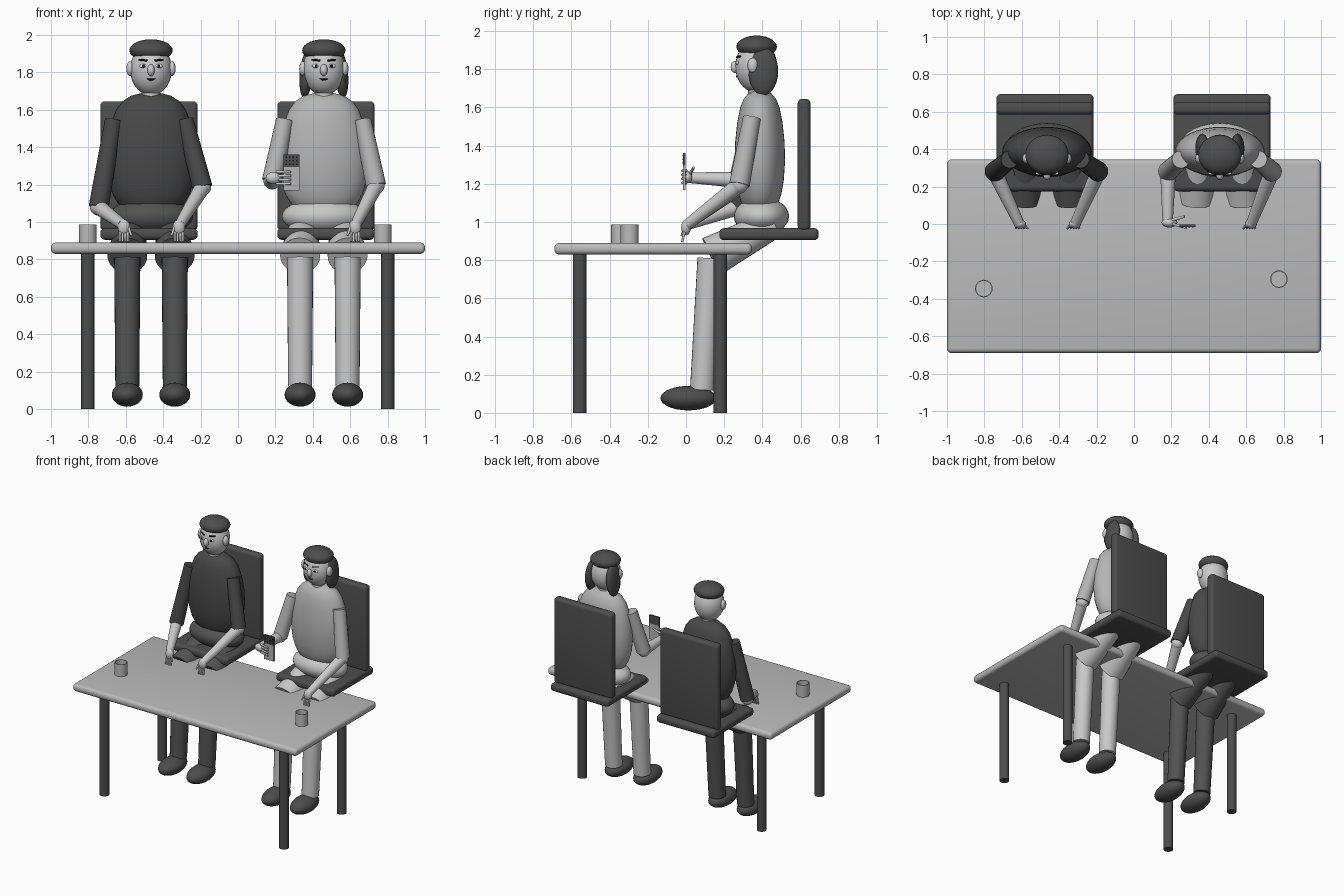
import bpy, bmesh, math
from mathutils import Vector, Matrix

if "Cube" in bpy.data.objects:
    bpy.data.objects.remove(bpy.data.objects["Cube"])


def mat(name, v):
    m = bpy.data.materials.new(name)
    m.diffuse_color = (v, v, v, 1)
    m.use_nodes = True
    m.node_tree.nodes["Principled BSDF"].inputs["Base Color"].default_value = m.diffuse_color
    return m


TABLE = mat("pale grey table", 0.5)
DARK = mat("charcoal", 0.075)
SHIRT = mat("dark shirt grey", 0.065)
TROUSER = mat("dark trouser grey", 0.085)
SKIN = mat("light skin grey", 0.6)
BLOUSE = mat("mid blouse grey", 0.46)
SLACKS = mat("light slacks grey", 0.58)
BLACK = mat("black", 0.01)
WHITE = mat("eye white", 0.8)


def finish(name, bm, m, angle=None):
    bmesh.ops.recalc_face_normals(bm, faces=bm.faces)
    me = bpy.data.meshes.new(name)
    bm.to_mesh(me)
    bm.free()
    me.materials.append(m)
    ob = bpy.data.objects.new(name, me)
    bpy.context.collection.objects.link(ob)
    for p in me.polygons:
        p.use_smooth = True
    if angle:
        bpy.ops.object.select_all(action='DESELECT')
        ob.select_set(True)
        bpy.context.view_layer.objects.active = ob
        bpy.ops.object.shade_smooth_by_angle(angle=math.radians(angle))
    return ob


def ball(name, c, r, m, tilt=0.0, seg=28):
    bm = bmesh.new()
    bmesh.ops.create_uvsphere(bm, u_segments=seg, v_segments=seg // 2, radius=1)
    t = Matrix.Translation(c) @ Matrix.Rotation(tilt, 4, 'Y') @ Matrix.Diagonal((*r, 1))
    bm.transform(t)
    return finish(name, bm, m)


def rod(name, p, q, r1, r2, m, seg=24, angle=40):
    p, q = Vector(p), Vector(q)
    d = q - p
    bm = bmesh.new()
    bmesh.ops.create_cone(bm, cap_ends=True, segments=seg, radius1=r1, radius2=r2, depth=d.length)
    rot = d.to_track_quat('Z', 'Y').to_matrix().to_4x4()
    bm.transform(Matrix.Translation((p + q) / 2) @ rot)
    return finish(name, bm, m, angle)


def box(name, lo, hi, m, bevel=0.0):
    lo, hi = Vector(lo), Vector(hi)
    bm = bmesh.new()
    bmesh.ops.create_cube(bm, size=1)
    bm.transform(Matrix.Translation((lo + hi) / 2) @ Matrix.Diagonal((*(hi - lo), 1)))
    if bevel:
        bmesh.ops.bevel(bm, geom=bm.edges[:], offset=bevel, segments=4, profile=0.5, affect='EDGES')
    return finish(name, bm, m, 30)


def lathe(name, c, profile, m, sx=1.0, sy=1.0, seg=36, angle=50):
    bm = bmesh.new()
    rings = []
    for r, z in profile:
        if r == 0:
            rings.append([bm.verts.new((c[0], c[1], c[2] + z))])
        else:
            rings.append([bm.verts.new((c[0] + sx * r * math.cos(math.tau * i / seg),
                                        c[1] + sy * r * math.sin(math.tau * i / seg),
                                        c[2] + z)) for i in range(seg)])
    for a, b in zip(rings, rings[1:]):
        for i in range(seg):
            j = (i + 1) % seg
            quad = [a[i % len(a)], a[j % len(a)], b[j % len(b)], b[i % len(b)]]
            bm.faces.new(list(dict.fromkeys(quad)))
    return finish(name, bm, m, angle)


# Table and cups
box("table_top", (-1, -0.69, 0.83), (1, 0.345, 0.89), TABLE, 0.025)
for i, (x, y) in enumerate([(-0.803, -0.557), (0.8, -0.557), (-0.803, 0.18), (0.8, 0.18)]):
    rod(f"table_leg_{i}", (x, y, 0), (x, y, 0.84), 0.036, 0.036, DARK)
for i, (x, y) in enumerate([(-0.803, -0.345), (0.775, -0.295)]):
    lathe(f"cup_{i}", (x, y, 0.89),
          [(0, 0), (0.047, 0), (0.047, 0.097), (0.041, 0.097), (0.041, 0.012), (0, 0.012)], TABLE)

# Chairs
for who, x in (("man", -0.476), ("woman", 0.47)):
    box(f"{who}_chair_seat", (x - 0.26, 0.175, 0.905), (x + 0.26, 0.695, 0.968), DARK, 0.024)
    box(f"{who}_chair_back", (x - 0.26, 0.585, 0.955), (x + 0.26, 0.652, 1.645), DARK, 0.024)

# Torso outline: width fraction and height
TORSO = [(0, 1.03), (0.5, 1.05), (0.74, 1.10), (0.86, 1.15), (0.95, 1.22), (1, 1.32), (0.98, 1.42),
         (0.9, 1.52), (0.78, 1.60), (0.64, 1.645), (0.45, 1.675), (0.2, 1.69), (0, 1.695)]


def person(who, x, top, pants):
    # Body
    lathe(f"{who}_torso", (x, 0.387, 0), TORSO, top, 0.24, 0.132, angle=80)
    ball(f"{who}_pelvis", (x, 0.395, 1.03), (0.225, 0.145, 0.1), pants)
    rod(f"{who}_neck", (x, 0.375, 1.62), (x, 0.375, 1.74), 0.05, 0.05, SKIN)
    # Legs and shoes
    for s, side in ((-1, "right"), (1, "left")):
        lx = x + s * 0.127
        rod(f"{who}_{side}_thigh", (x + s * 0.105, 0.46, 0.99), (lx, 0.135, 0.82), 0.075, 0.107, pants)
        rod(f"{who}_{side}_shin", (lx, 0.085, 0.12), (lx, 0.13, 0.81), 0.064, 0.07, pants)
        ball(f"{who}_{side}_shoe", (lx, 0.012, 0.077), (0.083, 0.146, 0.064), DARK)
    # Head
    ball(f"{who}_head", (x, 0.368, 1.815), (0.112, 0.11, 0.137), SKIN)
    ball(f"{who}_hair_cap", (x, 0.37, 1.918), (0.116, 0.106, 0.059), DARK)
    ball(f"{who}_nose", (x, 0.258, 1.812), (0.02, 0.024, 0.032), SKIN, seg=16)
    for s, side in ((-1, "right"), (1, "left")):
        ball(f"{who}_{side}_ear", (x + s * 0.112, 0.35, 1.82), (0.02, 0.028, 0.04), SKIN, seg=16)
        ex = x + s * 0.041
        ball(f"{who}_{side}_eye", (ex, 0.27, 1.834), (0.022, 0.009, 0.011), WHITE, seg=16)
        ball(f"{who}_{side}_pupil", (ex, 0.262, 1.834), (0.008, 0.004, 0.009), BLACK, seg=12)
        rod(f"{who}_{side}_brow", (x + s * 0.02, 0.267, 1.863), (x + s * 0.064, 0.285, 1.868),
            0.006, 0.005, BLACK, 8)
    # Mouth, in two slightly drooping halves
    for s, side in ((-1, "right"), (1, "left")):
        rod(f"{who}_{side}_lip", (x, 0.267, 1.761), (x + s * 0.03, 0.274, 1.768), 0.006, 0.003, BLACK, 8)


def arm(name, shoulder, elbow, wrist, sleeve):
    rod(f"{name}_upper_arm", shoulder, elbow, 0.047, 0.054, sleeve)
    ball(f"{name}_elbow", elbow, (0.046,) * 3, SKIN, seg=20)
    rod(f"{name}_forearm", elbow, wrist, 0.042, 0.028, SKIN)


def resting_hand(name, x, y, z, s):
    # Palm with fingers hanging to the table, thumb on the inner side
    ball(f"{name}_palm", (x, y + 0.008, z), (0.033, 0.025, 0.042), SKIN, seg=20)
    for i in range(4):
        fx = x + (i - 1.5) * 0.014
        rod(f"{name}_finger_{i}", (fx, y, z - 0.025), (fx, y - 0.012, z - 0.078), 0.007, 0.006, SKIN, 10)
    rod(f"{name}_thumb", (x + s * 0.025, y, z), (x + s * 0.04, y - 0.015, z - 0.045), 0.008, 0.006, SKIN, 10)


person("man", -0.465, SHIRT, TROUSER)
person("woman", 0.459, BLOUSE, SLACKS)

# Arms
arm("man_right", (-0.665, 0.345, 1.545), (-0.745, 0.28, 1.08), (-0.615, 0.005, 0.985), SHIRT)
arm("man_left", (-0.285, 0.345, 1.545), (-0.19, 0.28, 1.185), (-0.312, 0.005, 0.985), SHIRT)
arm("woman_right", (0.25, 0.345, 1.545), (0.182, 0.28, 1.22), (0.18, 0.02, 1.232), BLOUSE)
arm("woman_left", (0.665, 0.345, 1.545), (0.738, 0.28, 1.195), (0.628, 0.005, 0.985), BLOUSE)
resting_hand("man_right_hand", -0.61, -0.008, 0.972, 1)
resting_hand("man_left_hand", -0.316, -0.008, 0.972, -1)
resting_hand("woman_left_hand", 0.625, -0.008, 0.972, -1)

# Long side hair
for s, side in ((-1, "right"), (1, "left")):
    ball(f"woman_{side}_hair_lock", (0.459 + s * 0.094, 0.405, 1.79), (0.036, 0.078, 0.127), DARK, -s * 0.08)

# Raised hand holding a handset
ball("raised_palm", (0.19, 0.008, 1.235), (0.042, 0.027, 0.032), SKIN, seg=20)
for i in range(4):
    z = 1.205 + i * 0.021
    rod(f"raised_finger_{i}", (0.205, 0.0, z), (0.283, -0.021, z), 0.008, 0.006, SKIN, 10)
rod("raised_thumb", (0.2, 0.02, 1.25), (0.27, 0.04, 1.285), 0.009, 0.007, SKIN, 10)
box("handset", (0.243, -0.016, 1.168), (0.33, -0.002, 1.295), BLOUSE)
box("handset_top", (0.243, -0.016, 1.295), (0.33, -0.002, 1.362), DARK)
for i in range(4):
    for j in range(3):
        cx, cz = 0.258 + i * 0.019, 1.31 + j * 0.018
        box(f"handset_dot_{i}_{j}", (cx - 0.004, -0.019, cz - 0.004), (cx + 0.004, -0.015, cz + 0.004), BLACK)
